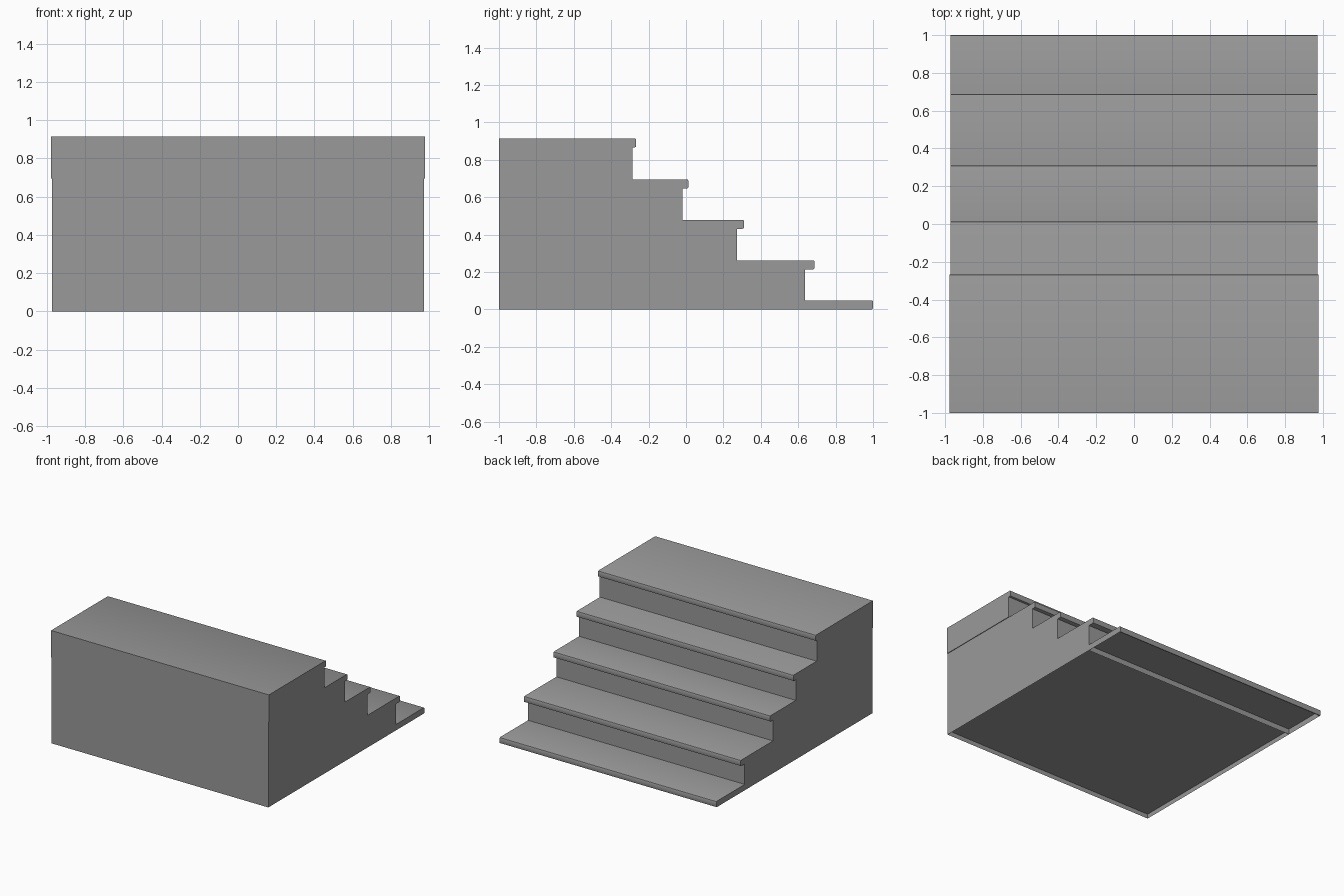
import bpy, bmesh

cube = bpy.data.objects.get("Cube")
if cube:
    bpy.data.objects.remove(cube)

grey = bpy.data.materials.new("concrete_grey")
grey.use_nodes = True
grey.diffuse_color = (0.32, 0.32, 0.32, 1)
grey.node_tree.nodes["Principled BSDF"].inputs["Base Color"].default_value = grey.diffuse_color

HALF = 0.972       # half width of the stair
NOSE = 0.048       # tread thickness
BACK = -1.0
# (top height, nose y, riser y) from the top step downwards
STEPS = [(0.914, -0.267, -0.286), (0.695, 0.013, -0.019),
         (0.479, 0.31, 0.273), (0.262, 0.687, 0.636)]


def nose(top, y, r=0.007):
    """Tread front with softened corners, listed downwards."""
    low = top - NOSE
    return [(y - r, top), (y - r * 0.3, top - r * 0.3), (y, top - r),
            (y, low + r), (y - r * 0.3, low + r * 0.3), (y - r, low)]


def extrude(name, profile, half, recess=0):
    """Extrude a y-z profile across x, with an optional hollow underside."""
    bm = bmesh.new()
    face = bm.faces.new([bm.verts.new((-half, y, z)) for y, z in profile])
    new = bmesh.ops.extrude_face_region(bm, geom=[face])["geom"]
    for v in new:
        if isinstance(v, bmesh.types.BMVert):
            v.co.x = half
    bmesh.ops.recalc_face_normals(bm, faces=bm.faces)
    if recess:
        base = [f for f in bm.faces if all(v.co.z < 0.001 for v in f.verts)]
        bmesh.ops.inset_individual(bm, faces=base, thickness=0.004, depth=-recess)
    mesh = bpy.data.meshes.new(name)
    bm.to_mesh(mesh)
    bm.free()
    mesh.materials.append(grey)
    obj = bpy.data.objects.new(name, mesh)
    bpy.context.collection.objects.link(obj)
    bpy.context.view_layer.objects.active = obj
    bpy.ops.object.select_all(action="DESELECT")
    obj.select_set(True)
    bpy.ops.object.shade_smooth_by_angle()


# Stair body: three lower treads and their risers
body = [(BACK, 0), (BACK, STEPS[1][0])]
for top, front, riser in STEPS[1:]:
    body += nose(top, front) + [(riser, top - NOSE)]
    following = [s[0] for s in STEPS if s[0] < top]
    body.append((riser, following[0] if following else 0))
extrude("stair_body", body, HALF, recess=0.035)

# Slightly wider landing block on top
top, front, riser = STEPS[0]
base = STEPS[1][0]
extrude("top_landing", [(BACK, base), (BACK, top)] + nose(top, front)
        + [(riser, top - NOSE), (riser, base)], HALF + 0.005)

# Thin bottom tread, hollow underneath
riser = STEPS[-1][2]
extrude("bottom_tread", [(riser, 0), (riser, NOSE)] + nose(NOSE, 1.0), HALF, recess=0.042)
